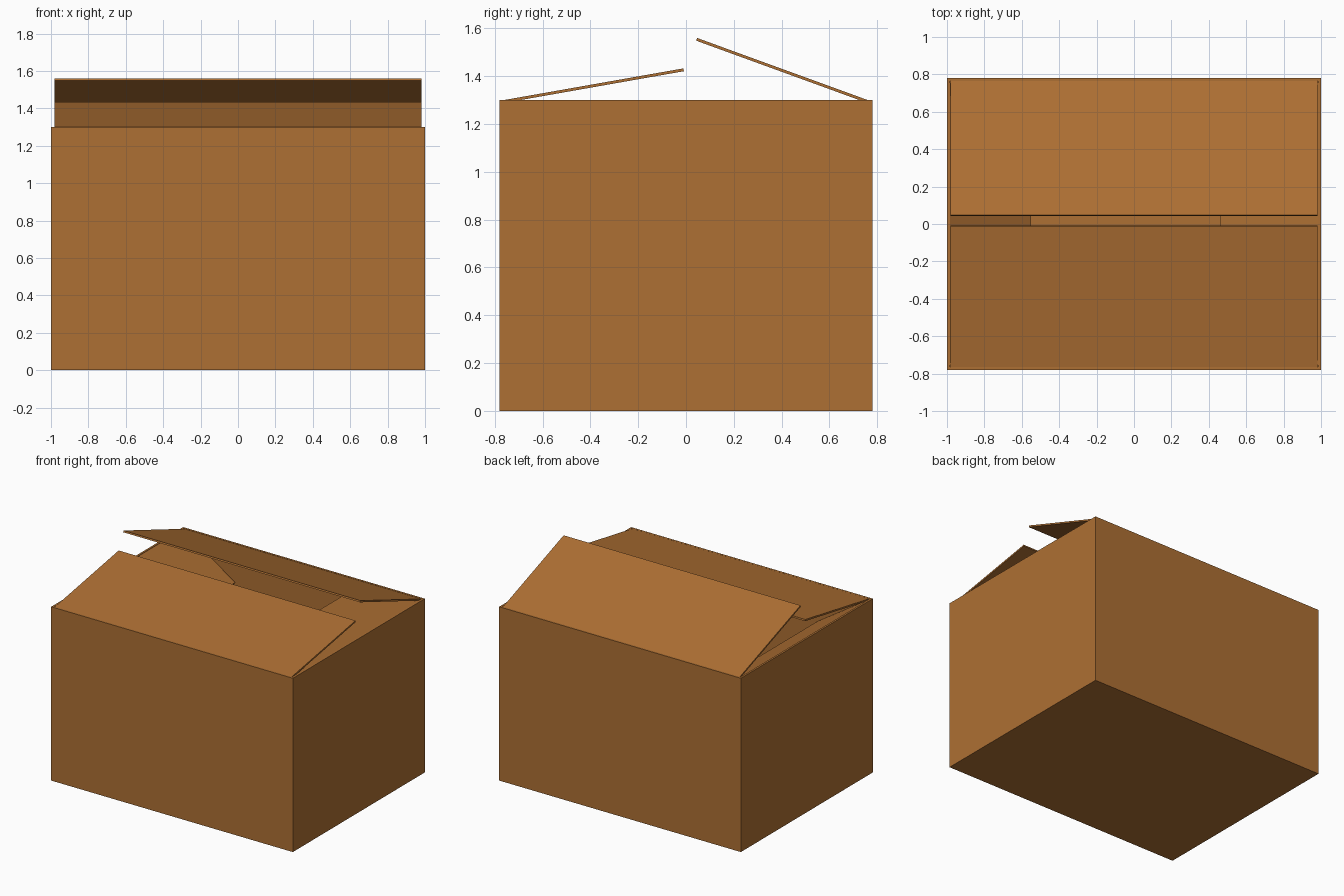
import bpy, bmesh
from math import radians
from mathutils import Matrix, Vector

if "Cube" in bpy.data.objects:
    bpy.data.objects.remove(bpy.data.objects["Cube"])

W, D, H, T = 2.0, 1.56, 1.30, 0.015   # outer size and board thickness

card = bpy.data.materials.new("cardboard brown")
card.diffuse_color = (0.42, 0.16, 0.033, 1)
card.use_nodes = True
card.node_tree.nodes["Principled BSDF"].inputs["Base Color"].default_value = card.diffuse_color


def add_object(name, bm):
    mesh = bpy.data.meshes.new(name)
    bm.to_mesh(mesh)
    bm.free()
    mesh.materials.append(card)
    ob = bpy.data.objects.new(name, mesh)
    bpy.context.collection.objects.link(ob)
    return ob


# Open carton: a box without its top face, thickened inwards
bm = bmesh.new()
bmesh.ops.create_cube(bm, size=1, matrix=Matrix.Translation((0, 0, H / 2)) @ Matrix.Diagonal((W, D, H, 1)))
top = [f for f in bm.faces if f.normal.z > 0.9]
bmesh.ops.delete(bm, geom=top, context='FACES_ONLY')
carton = add_object("carton_body", bm)
mod = carton.modifiers.new("board", 'SOLIDIFY')
mod.thickness, mod.offset, mod.use_even_offset = T, -1, True


def flap(name, hinge, turn, tilt, length, width):
    """Thin plate reaching along +x from its hinge, tilted up, then turned about z."""
    bm = bmesh.new()
    plate = Matrix.Translation((length / 2, 0, 0)) @ Matrix.Diagonal((length, width, 0.012, 1))
    place = (Matrix.Translation(Vector(hinge)) @ Matrix.Rotation(radians(turn), 4, 'Z')
             @ Matrix.Rotation(radians(-tilt), 4, 'Y'))
    bmesh.ops.create_cube(bm, size=1, matrix=place @ plate)
    add_object(name, bm)


# Long flaps standing slightly open
flap("front_flap", (0, -0.773, 1.292), 90, 10, 0.775, 1.96)
flap("back_flap", (0, 0.773, 1.289), -90, 20, 0.775, 1.96)
# Short flaps folded down into the carton
flap("left_flap", (-0.988, 0, 1.292), 0, -33, 0.517, 1.51)
flap("right_flap", (0.988, 0, 1.292), 180, -5, 0.53, 1.51)
